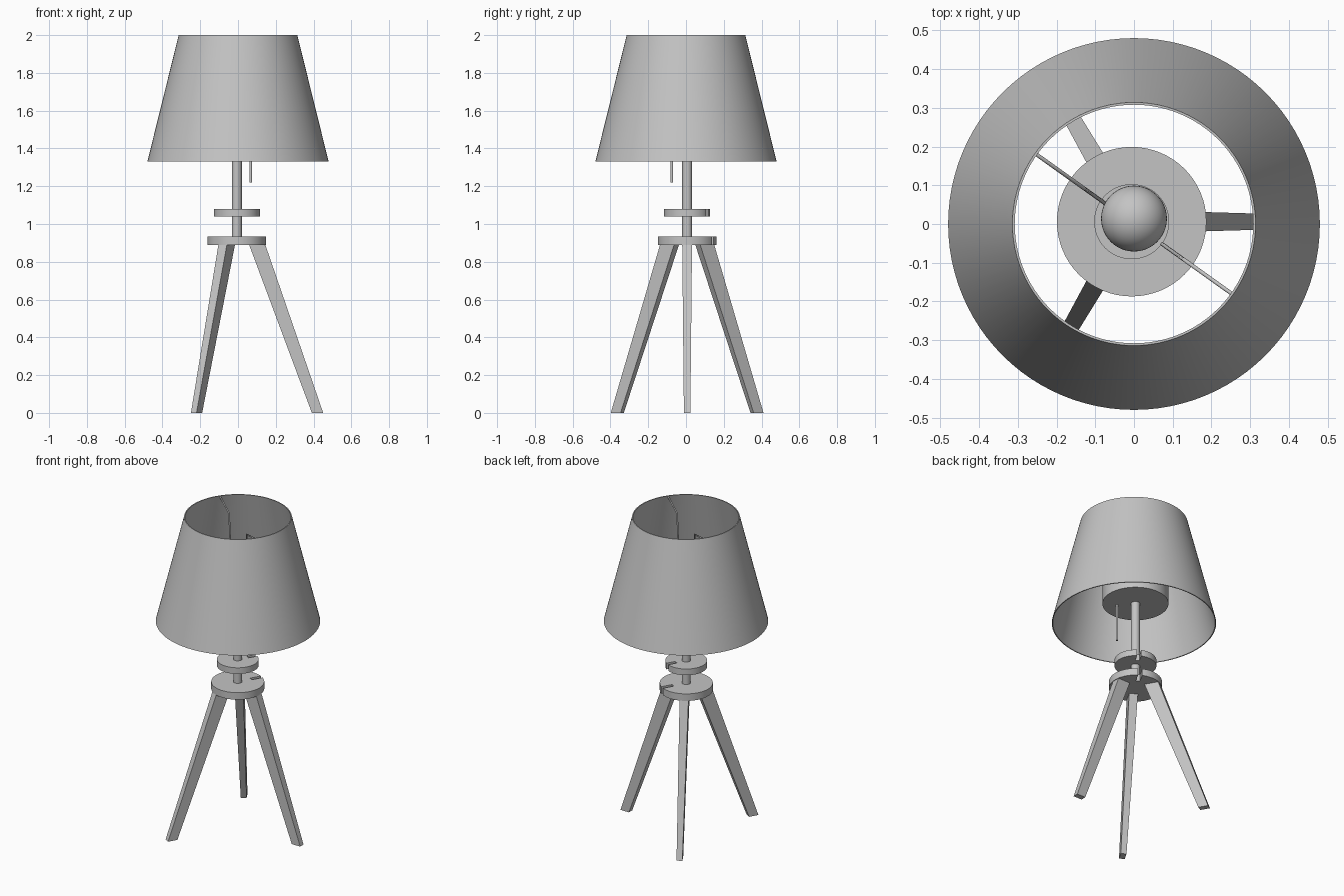
import bpy
import bmesh
from math import sin, cos, pi, radians
from mathutils import Matrix, Vector

if "Cube" in bpy.data.objects:
    bpy.data.objects.remove(bpy.data.objects["Cube"])

grey = bpy.data.materials.new("light_grey")
grey.use_nodes = True
COLOUR = (0.55, 0.55, 0.55, 1)
grey.diffuse_color = COLOUR
grey.node_tree.nodes["Principled BSDF"].inputs["Base Color"].default_value = COLOUR

AXIS = Vector((-0.006, 0.006, 0))   # stand axis, slightly off the shade centre


def finish(name, bm, centre=AXIS, smooth=True):
    bmesh.ops.recalc_face_normals(bm, faces=bm.faces)
    mesh = bpy.data.meshes.new(name)
    bm.to_mesh(mesh)
    bm.free()
    mesh.materials.append(grey)
    obj = bpy.data.objects.new(name, mesh)
    obj.location = centre
    bpy.context.collection.objects.link(obj)
    if smooth:
        bpy.ops.object.select_all(action='DESELECT')
        obj.select_set(True)
        bpy.context.view_layer.objects.active = obj
        bpy.ops.object.shade_smooth_by_angle(angle=radians(35))
    return obj


def lathe(name, profile, centre=AXIS, sides=64):
    """Revolve a closed (radius, height) outline about z."""
    bm = bmesh.new()
    verts = [bm.verts.new((r, 0, z)) for r, z in profile]
    edges = [bm.edges.new((v, verts[(i + 1) % len(verts)])) for i, v in enumerate(verts)]
    bmesh.ops.spin(bm, geom=verts + edges, cent=(0, 0, 0), axis=(0, 0, 1),
                   angle=2 * pi, steps=sides, use_merge=True)
    bmesh.ops.remove_doubles(bm, verts=bm.verts, dist=1e-5)
    return finish(name, bm, centre)


def cylinder(name, radius, z0, z1, centre=AXIS, sides=48):
    bm = bmesh.new()
    bmesh.ops.create_cone(bm, cap_ends=True, segments=sides, radius1=radius,
                          radius2=radius, depth=z1 - z0,
                          matrix=Matrix.Translation((0, 0, (z0 + z1) / 2)))
    return finish(name, bm, centre)


def slotted_disc(name, radius, z0, z1, slot_inner, slot_width=0.024, sides=64):
    """Disc with one radial cord slot open at the rim."""
    bm = bmesh.new()
    half = slot_width / 2
    gap = half / radius
    outline = []
    for i in range(sides + 1):
        a = gap + (2 * pi - 2 * gap) * i / sides
        outline.append((radius * cos(a), radius * sin(a)))
    outline += [(slot_inner, -half), (slot_inner, half)]
    face = bm.faces.new([bm.verts.new((x, y, z0)) for x, y in outline])
    top = bmesh.ops.extrude_face_region(bm, geom=[face])["geom"]
    bmesh.ops.translate(bm, vec=(0, 0, z1 - z0),
                        verts=[v for v in top if isinstance(v, bmesh.types.BMVert)])
    bmesh.ops.rotate(bm, verts=bm.verts, matrix=Matrix.Rotation(radians(60), 3, 'Z'))
    return finish(name, bm)


def leg(name, angle):
    """Tapered splayed leg with level ends."""
    bm = bmesh.new()
    rings = []
    for inner, outer, half, z in ((0.397, 0.457, 0.017, 0), (0.063, 0.149, 0.026, 0.895)):
        rings.append([bm.verts.new(p) for p in ((inner, -half, z), (outer, -half, z),
                                                (outer, half, z), (inner, half, z))])
    low, high = rings
    bm.faces.new(low)
    bm.faces.new(high)
    for i in range(4):
        j = (i + 1) % 4
        bm.faces.new((low[i], low[j], high[j], high[i]))
    bmesh.ops.rotate(bm, verts=bm.verts, matrix=Matrix.Rotation(angle, 3, 'Z'))
    return finish(name, bm, smooth=False)


def wire(name, points, radius):
    curve = bpy.data.curves.new(name, 'CURVE')
    curve.dimensions = '3D'
    curve.bevel_depth = radius
    curve.bevel_resolution = 2
    curve.use_fill_caps = True
    spline = curve.splines.new('POLY')
    spline.points.add(len(points) - 1)
    for point, co in zip(spline.points, points):
        point.co = (*co, 1)
    curve.materials.append(grey)
    obj = bpy.data.objects.new(name, curve)
    bpy.context.collection.objects.link(obj)


# Tripod and stem
for label, degrees in (("left", 0), ("back", 120), ("front", 240)):
    leg(label + "_leg", radians(degrees))
slotted_disc("lower_disc", 0.155, 0.89, 0.935, 0.085)
slotted_disc("upper_disc", 0.122, 1.04, 1.08, 0.065)
cylinder("stem", 0.026, 0.9, 1.47)

# Lamp holder, bulb and pull switch
cylinder("holder_disc", 0.193, 1.46, 1.58, sides=64)
cylinder("bulb_collar", 0.097, 1.575, 1.60)
bulb_centre = Vector((0, 0.014, 0))
cylinder("bulb_neck", 0.045, 1.59, 1.64, bulb_centre)
bm = bmesh.new()
bmesh.ops.create_uvsphere(bm, u_segments=48, v_segments=24, radius=0.085,
                          matrix=Matrix.Translation((0, 0, 1.69)))
finish("bulb", bm, bulb_centre)
cylinder("pull_switch", 0.007, 1.22, 1.47, Vector((0.067, -0.075, 0)), sides=16)

# Shade and the two wires that carry it
lathe("shade", [(0.48, 1.33), (0.314, 2.0), (0.308, 2.0), (0.474, 1.33)],
      Vector((0, 0, 0)), sides=96)
for label, degrees in (("rear", 144.5), ("front", -35.5)):
    a = radians(degrees)
    path = [(0.31, 1.992), (0.156, 1.955), (0.137, 1.79), (0.088, 1.59)]
    wire(label + "_shade_wire", [(r * cos(a), r * sin(a), z) for r, z in path], 0.005)
